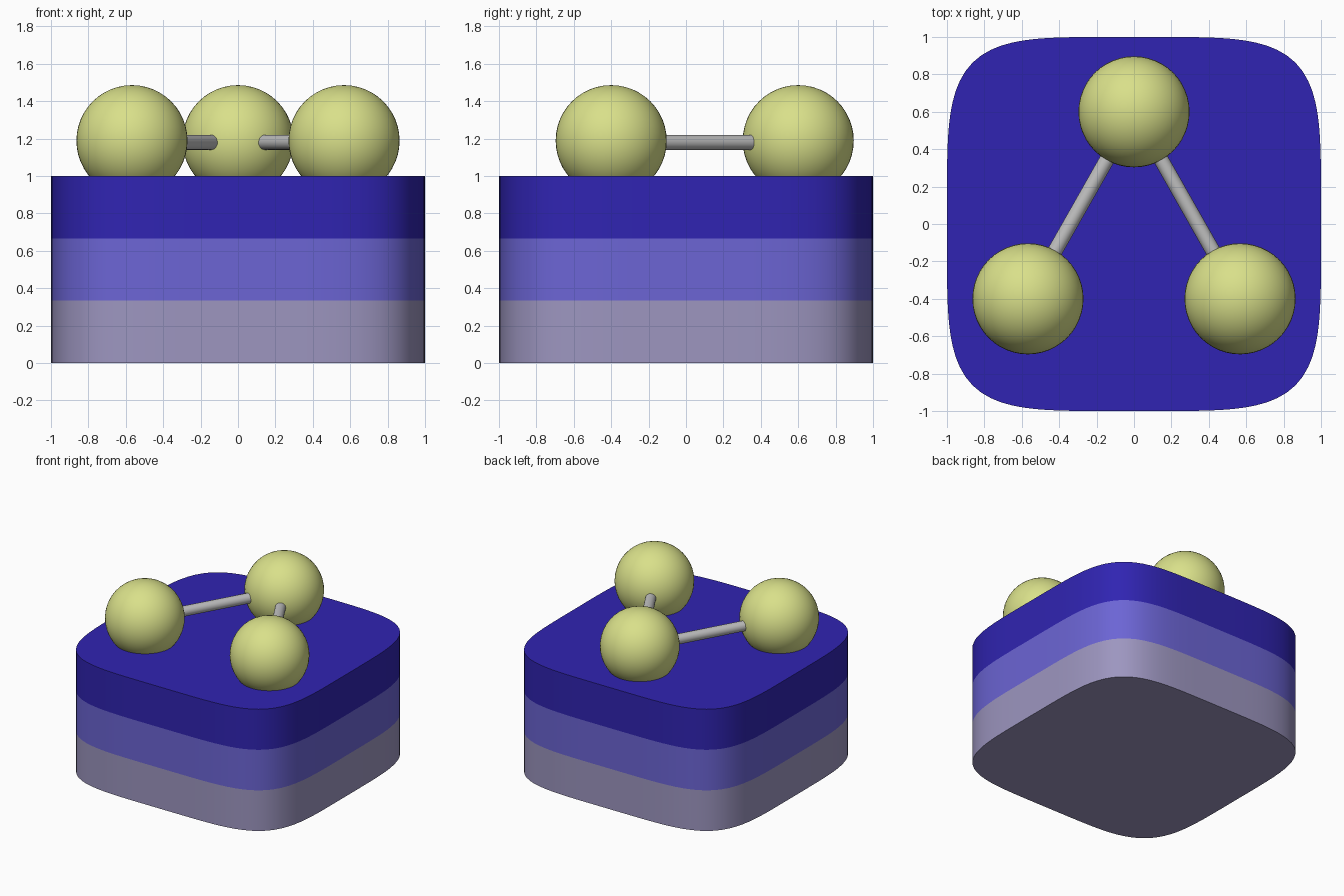
import bpy, bmesh, math
from mathutils import Vector

if "Cube" in bpy.data.objects:
    bpy.data.objects.remove(bpy.data.objects["Cube"])


def material(name, r, g, b):
    """Flat colour given as sRGB 0-255, stored as linear."""
    lin = [((c / 255 + 0.055) / 1.055) ** 2.4 for c in (r, g, b)]
    m = bpy.data.materials.new(name)
    m.diffuse_color = (*lin, 1.0)
    m.use_nodes = True
    m.node_tree.nodes["Principled BSDF"].inputs["Base Color"].default_value = m.diffuse_color
    return m


deep_blue = material("deep_blue", 48, 36, 178)
mid_blue = material("mid_blue", 108, 101, 213)
pale_grey = material("pale_lavender_grey", 157, 150, 192)
yellow = material("soft_yellow_green", 217, 224, 138)
metal = material("light_grey", 190, 190, 190)


def finish(name, bm, mats, angle=30):
    mesh = bpy.data.meshes.new(name)
    bmesh.ops.recalc_face_normals(bm, faces=bm.faces)
    bm.to_mesh(mesh)
    bm.free()
    ob = bpy.data.objects.new(name, mesh)
    for m in mats:
        mesh.materials.append(m)
    bpy.context.collection.objects.link(ob)
    bpy.ops.object.select_all(action='DESELECT')
    ob.select_set(True)
    bpy.context.view_layer.objects.active = ob
    bpy.ops.object.shade_smooth_by_angle(angle=math.radians(angle))
    return ob


# Base block: superellipse outline stacked in three coloured bands
SEGMENTS, POWER, BANDS = 128, 4.7, 3


def outline(i):
    a = 2 * math.pi * i / SEGMENTS
    c, s = math.cos(a), math.sin(a)
    r = (abs(c) ** POWER + abs(s) ** POWER) ** (-1 / POWER)
    return r * c, r * s


bm = bmesh.new()
rings = [[bm.verts.new((*outline(i), k / BANDS)) for i in range(SEGMENTS)]
         for k in range(BANDS + 1)]
for k in range(BANDS):
    for i in range(SEGMENTS):
        j = (i + 1) % SEGMENTS
        face = bm.faces.new((rings[k][i], rings[k][j], rings[k + 1][j], rings[k + 1][i]))
        face.material_index = k
bm.faces.new(rings[0][::-1]).material_index = 0
bm.faces.new(rings[-1]).material_index = BANDS - 1
finish("banded_base", bm, [pale_grey, mid_blue, deep_blue])

# Three balls resting slightly sunk into the top
BALL_R, BALL_Z = 0.297, 1.189
centres = {"back": (0, 0.6), "left": (-0.567, -0.4), "right": (0.567, -0.4)}
for side, (x, y) in centres.items():
    bm = bmesh.new()
    bmesh.ops.create_uvsphere(bm, u_segments=48, v_segments=24, radius=BALL_R)
    bmesh.ops.translate(bm, verts=bm.verts, vec=(x, y, BALL_Z))
    finish(side + "_ball", bm, [yellow])

# Rods joining the back ball to each front ball
for side in ("left", "right"):
    a = Vector((*centres["back"], 1.18))
    b = Vector((*centres[side], 1.18))
    bm = bmesh.new()
    bmesh.ops.create_cone(bm, cap_ends=True, segments=24, radius1=0.04,
                          radius2=0.04, depth=(b - a).length)
    rod = finish(side + "_rod", bm, [metal])
    rod.location = (a + b) / 2
    rod.rotation_mode = 'QUATERNION'
    rod.rotation_quaternion = (b - a).to_track_quat('Z', 'Y')
